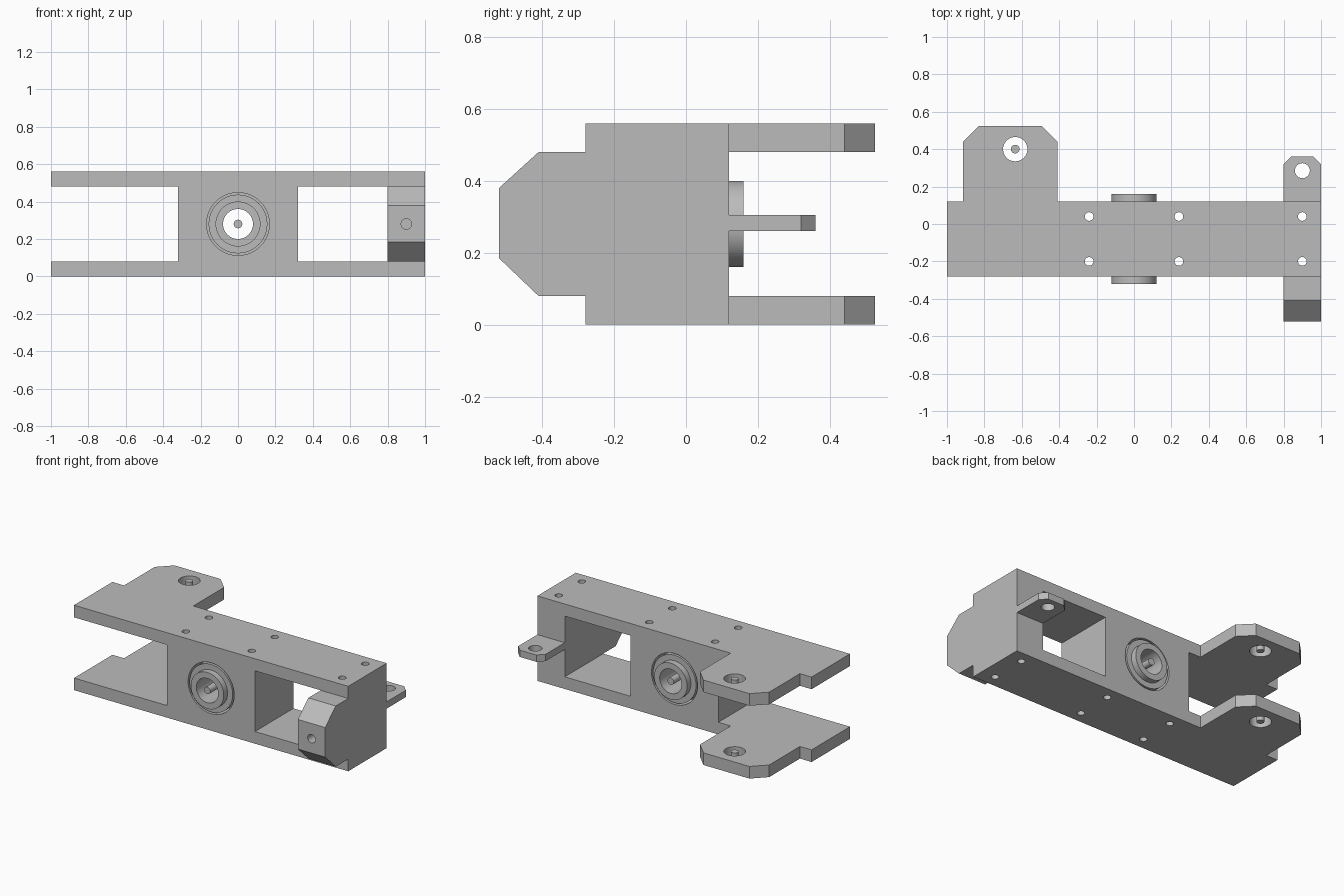
import bpy, bmesh, math
from mathutils import Matrix, Vector

if "Cube" in bpy.data.objects:
    bpy.data.objects.remove(bpy.data.objects["Cube"], do_unlink=True)

grey = bpy.data.materials.new("plain grey")
grey.use_nodes = True
COLOUR = (0.5, 0.5, 0.5, 1)
grey.diffuse_color = COLOUR
grey.node_tree.nodes["Principled BSDF"].inputs["Base Color"].default_value = COLOUR

ALONG_Y = Matrix.Rotation(math.pi / 2, 4, "X")


def finish(name, bm, cutter=False):
    bmesh.ops.recalc_face_normals(bm, faces=bm.faces)
    mesh = bpy.data.meshes.new(name)
    bm.to_mesh(mesh)
    bm.free()
    mesh.materials.append(grey)
    obj = bpy.data.objects.new(name, mesh)
    bpy.context.collection.objects.link(obj)
    obj.hide_render = cutter
    return obj


def prism(name, points, offset, cutter=False):
    """Extrude a closed outline of 3D points by an offset."""
    bm = bmesh.new()
    face = bm.faces.new([bm.verts.new(p) for p in points])
    out = bmesh.ops.extrude_face_region(bm, geom=[face])
    moved = [v for v in out["geom"] if isinstance(v, bmesh.types.BMVert)]
    bmesh.ops.translate(bm, verts=moved, vec=Vector(offset))
    return finish(name, bm, cutter)


def box(name, low, high, cutter=False):
    (x, y, z), (X, Y, Z) = low, high
    return prism(name, [(x, y, z), (X, y, z), (X, Y, z), (x, Y, z)], (0, 0, Z - z), cutter)


def rod(name, centre, radius, depth, along_y=False, cutter=False):
    bm = bmesh.new()
    turn = ALONG_Y if along_y else Matrix()
    bmesh.ops.create_cone(bm, cap_ends=True, segments=48, radius1=radius, radius2=radius,
                          depth=depth, matrix=Matrix.Translation(centre) @ turn)
    return finish(name, bm, cutter)


def cut(obj, cutters):
    """Subtract the cutters, then discard them."""
    for c in cutters:
        mod = obj.modifiers.new("cut", "BOOLEAN")
        mod.operation = "DIFFERENCE"
        mod.solver = "EXACT"
        mod.object = c
    bpy.context.view_layer.update()
    graph = bpy.context.evaluated_depsgraph_get()
    mesh = bpy.data.meshes.new_from_object(obj.evaluated_get(graph))
    obj.modifiers.clear()
    obj.data = mesh
    for c in cutters:
        bpy.data.objects.remove(c, do_unlink=True)


# Main dimensions
FRONT, BACK, TOP, WALL = -0.28, 0.12, 0.56, 0.08
MID_Y, MID_Z = (FRONT + BACK) / 2, TOP / 2
EAR_HOLE = (-0.635, 0.4)

# Frame: outline with the rear ear, opened by two windows to leave twin plates
outline = [(-1, FRONT), (1, FRONT), (1, BACK), (-0.41, BACK), (-0.41, 0.44), (-0.495, 0.525),
           (-0.83, 0.525), (-0.915, 0.44), (-0.915, BACK), (-1, BACK)]
frame = prism("frame", [(x, y, 0) for x, y in outline], (0, 0, TOP))
cutters = [box("window_cutter", (a, -1, WALL), (b, 1, TOP - WALL), True)
           for a, b in ((-1.2, -0.32), (0.32, 0.8))]
cutters.append(rod("hub_cutter", (0, MID_Y, MID_Z), 0.168, 1, True, True))
cutters.append(rod("ear_cutter", (*EAR_HOLE, MID_Z), 0.065, 1, False, True))
for x in (-0.24, 0.24, 0.9):
    for y in (-0.2, 0.04):
        cutters.append(rod("screw_cutter", (x, y, MID_Z), 0.023, 1, False, True))
cut(frame, cutters)

# Front tongue on the end block
tongue = prism("front_tongue", [(0.8, y, z) for y, z in (
    (FRONT, 0.08), (-0.41, 0.08), (-0.52, 0.185), (-0.52, 0.38), (-0.41, 0.48), (FRONT, 0.48))],
    (0.2, 0, 0))
cut(tongue, [rod("tongue_cutter", (0.9, -0.5, MID_Z), 0.028, 0.24, True, True)])

# Rear tab with a pin hole
tab = prism("rear_tab", [(x, y, 0.26) for x, y in (
    (0.8, BACK), (1, BACK), (1, 0.32), (0.96, 0.36), (0.84, 0.36), (0.8, 0.32))], (0, 0, 0.045))
cut(tab, [rod("tab_cutter", (0.9, 0.285, MID_Z), 0.04, 0.4, False, True)])

# Hub: turned ring with raised collars and a narrow groove around it
half = (BACK - FRONT) / 2
side = [(0.08, half + 0.04), (0.12, half + 0.04), (0.12, half), (0.157, half),
        (0.157, half - 0.1), (0.168, half - 0.1)]
profile = side + [(r, -h) for r, h in reversed(side)]
bm = bmesh.new()
verts = [bm.verts.new((r, 0, h)) for r, h in profile]
edges = [bm.edges.new((a, b)) for a, b in zip(verts, verts[1:] + verts[:1])]
bmesh.ops.spin(bm, geom=verts + edges, axis=(0, 0, 1), cent=(0, 0, 0),
               angle=math.tau, steps=48, use_merge=True)
bmesh.ops.remove_doubles(bm, verts=bm.verts, dist=0.0001)
bmesh.ops.transform(bm, verts=bm.verts, matrix=Matrix.Translation((0, MID_Y, MID_Z)) @ ALONG_Y)
hub = finish("hub", bm)

# Centre pins in the hub and in both ears
parts = [frame, tongue, tab, hub,
         rod("hub_pin", (0, MID_Y, MID_Z), 0.023, 2 * half + 0.08, True)]
for name, z in (("lower_ear_pin", WALL / 2), ("upper_ear_pin", TOP - WALL / 2)):
    parts.append(rod(name, (*EAR_HOLE, z), 0.023, WALL))

# Smooth the round walls, keep the edges sharp
for obj in bpy.context.selected_objects:
    obj.select_set(False)
for obj in parts:
    obj.select_set(True)
bpy.context.view_layer.objects.active = frame
bpy.ops.object.shade_smooth_by_angle(angle=math.radians(30))
